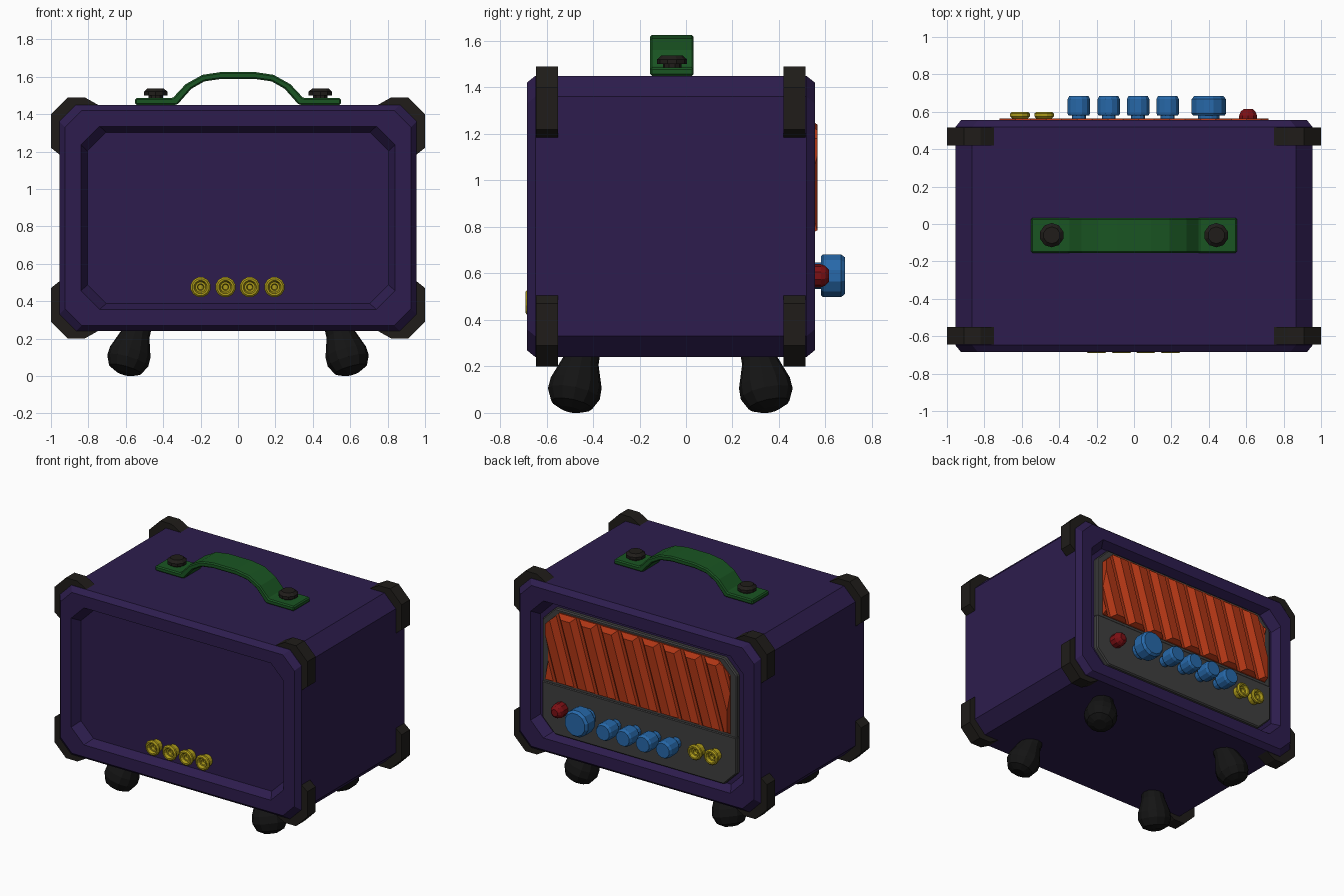
import bpy, bmesh, math
from mathutils import Vector

if "Cube" in bpy.data.objects:
    bpy.data.objects.remove(bpy.data.objects["Cube"])

CZ, CY = 0.845, -0.0675      # centre of the cabinet in z and y


def mat(name, r, g, b):
    m = bpy.data.materials.new(name)
    m.diffuse_color = (r, g, b, 1)
    m.use_nodes = True
    m.node_tree.nodes["Principled BSDF"].inputs["Base Color"].default_value = m.diffuse_color
    return m


PURPLE = mat("purple", .026, .012, .075)
BROWN = mat("dark_brown", .014, .012, .010)
BLACK = mat("black", .007, .007, .007)
GREEN = mat("green", .010, .090, .016)
BLUE = mat("blue", .020, .140, .400)
YELLOW = mat("yellow", .420, .330, .010)
ORANGE = mat("orange", .420, .035, .007)
RED = mat("red", .200, .005, .007)
GREY = mat("grey", .050, .050, .050)


def finish(bm, name, material):
    bmesh.ops.recalc_face_normals(bm, faces=bm.faces)
    me = bpy.data.meshes.new(name)
    bm.to_mesh(me)
    bm.free()
    ob = bpy.data.objects.new(name, me)
    me.materials.append(material)
    bpy.context.collection.objects.link(ob)
    return ob


def loft(name, rings, material):
    """Skin a list of closed rings and cap both ends."""
    bm = bmesh.new()
    vs = [[bm.verts.new(p) for p in ring] for ring in rings]
    n = len(vs[0])
    for a, b in zip(vs, vs[1:]):
        for i in range(n):
            j = (i + 1) % n
            bm.faces.new((a[i], a[j], b[j], b[i]))
    bm.faces.new(vs[0])
    bm.faces.new(vs[-1])
    return finish(bm, name, material)


def prism(name, pts, y0, y1, material, bevel=0):
    """Extrude an x-z outline along y."""
    ob = loft(name, [[(x, y, z) for x, z in pts] for y in (y0, y1)], material)
    if bevel:
        mod = ob.modifiers.new("bevel", 'BEVEL')
        mod.width, mod.segments = bevel, 1
    return ob


def octagon(hx, hz, c, y):
    pts = [(hx, hz - c), (hx - c, hz), (c - hx, hz), (-hx, hz - c),
           (-hx, c - hz), (c - hx, -hz), (hx - c, -hz), (hx, c - hz)]
    return [(x, y, CZ + z) for x, z in pts]


def lathe(name, profile, n, loc, axis, material):
    """Revolve (radius, height) pairs around an axis through loc."""
    q = Vector((0, 0, 1)).rotation_difference(Vector(axis))
    loc = Vector(loc)
    rings = []
    for r, h in profile:
        rings.append([loc + q @ Vector((r * math.cos(a), r * math.sin(a), h))
                      for a in ((i + .5) * math.tau / n for i in range(n))])
    return loft(name, rings, material)


# Cabinet: chamfered box with sloped recesses at front and back
F, B = -.685, .555
loft("cabinet", [
    octagon(.805, .458, .10, F + .06), octagon(.84, .49, .10, F),
    octagon(.925, .575, .09, F), octagon(.955, .605, .09, F + .037),
    octagon(.955, .605, .09, B - .037), octagon(.925, .575, .09, B),
    octagon(.84, .49, .10, B), octagon(.805, .458, .10, B - .06)], PURPLE)

# Corner protectors: straps wrapped round the eight corners
STRAP = [(.95, .335), (1, .375), (1, .555), (.91, .645), (.82, .645),
         (.74, .60), (.863, .60), (.95, .513)]
for sx in (-1, 1):
    for sz in (-1, 1):
        for y0 in (-.645, .42):
            prism("corner_protector", [(sx * x, CZ + sz * z) for x, z in STRAP],
                  y0, y0 + .095, BROWN)

# Feet: tapered, splayed outwards
for sx in (-1, 1):
    for sy in (-1, 1):
        top = Vector((sx * .535, CY + sy * .375, .27))
        low = Vector((sx * .61, CY + sy * .43, .01))
        lathe("foot", [(.075, 0), (.078, .05), (.112, .15), (.114, .20),
                       (.090, .25), (.045, .272)], 12, top, low - top, BLACK)

# Carry handle: bent strap with two bolts
outer = [(.55, 1.485), (.35, 1.485), (.28, 1.56), (.19, 1.61), (.09, 1.625)]
inner = [(.09, 1.588), (.18, 1.575), (.25, 1.535), (.325, 1.45), (.55, 1.45)]
strap = outer + [(-x, z) for x, z in reversed(outer)]
strap += [(-x, z) for x, z in reversed(inner)] + inner
prism("handle", strap, -.155, .033, GREEN, .008)
for x in (-.44, .44):
    lathe("handle_bolt", [(.04, 0), (.04, .02), (.065, .02), (.065, .04), (.045, .058)],
          10, (x, -.06, 1.48), (0, 0, 1), BROWN)

# Rear panel: grille frame above, control plate below
prism("grille_frame", [(.77, .74), (.77, 1.19), (.67, 1.29), (-.67, 1.29), (-.77, 1.19),
                       (-.77, .74)], .485, .525, GREY, .008)
prism("control_plate", [(.77, .75), (-.77, .75), (-.77, .49), (-.67, .39), (.67, .39),
                        (.77, .49)], .485, .53, GREY, .008)
prism("grille_back", [(.72, .765), (.72, 1.18), (.63, 1.27), (-.63, 1.27), (-.72, 1.18),
                      (-.72, .765)], .50, .53, ORANGE)

# Grille slats: slanted ridges trimmed to the grille outline
bm = bmesh.new()
LEAN = .30
for i in range(-5, 6):
    def ring(w, z0, z1, y):
        return [bm.verts.new((i * .165 + s * w + LEAN * (z - 1.02), y, z))
                for s, z in ((-1, z0), (1, z0), (1, z1), (-1, z1))]
    lo, hi = ring(.075, .765, 1.27, .525), ring(.035, .785, 1.24, .565)
    bm.faces.new(lo)
    bm.faces.new(hi)
    for k in range(4):
        m = (k + 1) % 4
        bm.faces.new((lo[k], lo[m], hi[m], hi[k]))
for co, no in (((.72, 0, 1), (1, 0, 0)), ((-.72, 0, 1), (-1, 0, 0)),
               ((.72, 0, 1.18), (1, 0, 1)), ((-.72, 0, 1.18), (-1, 0, 1))):
    cut = bmesh.ops.bisect_plane(bm, geom=bm.verts[:] + bm.edges[:] + bm.faces[:],
                                 plane_co=co, plane_no=no, clear_outer=True)
    bmesh.ops.holes_fill(bm, edges=[e for e in bm.edges if e.is_boundary], sides=0)
finish(bm, "grille_slats", ORANGE)


# Jack sockets: flared rings with a hollow centre
def socket(x, y, z, sy):
    lathe("socket", [(.042, 0), (.042, .035), (.055, .048), (.055, .062), (.046, .07),
                     (.036, .07), (.028, .05), (.018, .05), (.014, .03)],
          12, (x, y, z), (0, sy, 0), YELLOW)


for x in (-.2, -.067, .063, .195):
    socket(x, F + .064, .475, -1)
for x in (-.61, -.48):
    socket(x, .528, .59, 1)


# Control knobs: stem and bevelled cap
def knob(x, r):
    lathe("knob", [(r * .62, 0), (r * .62, .055), (r * .92, .055), (r, .065),
                   (r, .142), (r * .85, .16)], 12, (x, .525, .59), (0, 1, 0), BLUE)


for x, r in ((-.295, .062), (-.135, .062), (.022, .062), (.18, .062), (.40, .095)):
    knob(x, r)

# Indicator lamp
lathe("lamp", [(.05, 0), (.05, .055), (.042, .075), (.025, .09)], 10,
      (.61, .525, .59), (0, 1, 0), RED)
